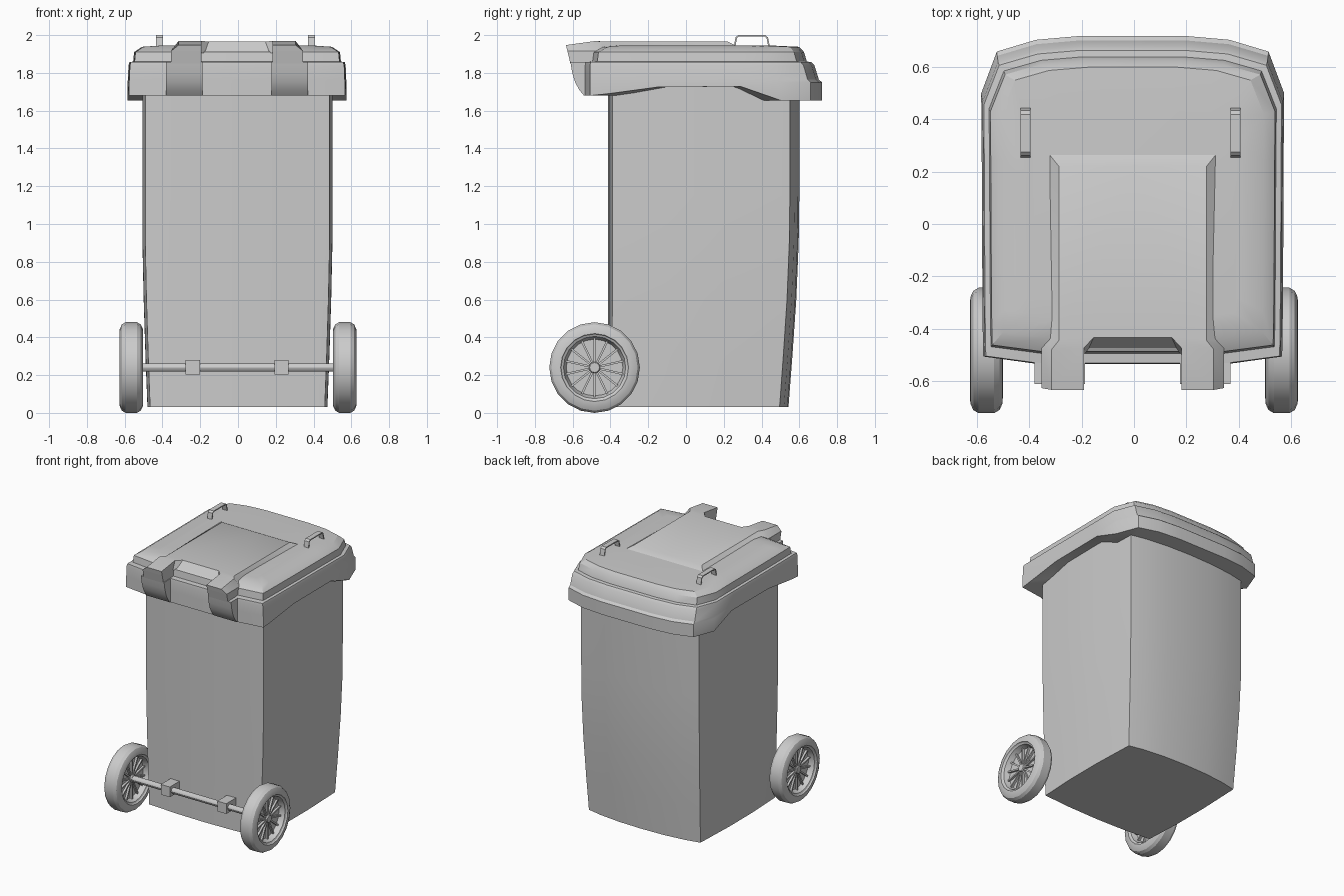
import bpy, bmesh
from math import sin, cos, pi, radians
from mathutils import Matrix, Vector

if "Cube" in bpy.data.objects:
    bpy.data.objects.remove(bpy.data.objects["Cube"])


def finish(name, bm, dx=0.0):
    bmesh.ops.recalc_face_normals(bm, faces=bm.faces)
    me = bpy.data.meshes.new(name)
    bm.to_mesh(me)
    bm.free()
    ob = bpy.data.objects.new(name, me)
    ob.location.x = dx
    bpy.context.collection.objects.link(ob)
    bpy.ops.object.select_all(action='DESELECT')
    ob.select_set(True)
    bpy.context.view_layer.objects.active = ob
    bpy.ops.object.shade_smooth_by_angle(angle=radians(30))
    return ob


def loft(name, rings, start=True, end=True, end_faces=None, dx=0.0):
    """Skin closed rings of 3D points; end_faces lists the index groups of a split end cap."""
    bm = bmesh.new()
    vs = [[bm.verts.new(p) for p in r] for r in rings]
    n = len(vs[0])
    for a, b in zip(vs, vs[1:]):
        for i in range(n):
            j = (i + 1) % n
            bm.faces.new((a[i], a[j], b[j], b[i]))
    if start:
        bm.faces.new(vs[0])
    if end:
        for f in end_faces or [range(n)]:
            bm.faces.new([vs[-1][i] for i in f])
    return finish(name, bm, dx)


def mirrored(half):
    """Close a half outline (first and last point on x = 0)."""
    return half + [(-x, y, z) for x, y, z in half[-2:0:-1]]


def prism(name, yz, x0, x1, dx=0.0):
    return loft(name, [[(x, y, z) for y, z in yz] for x in (x0, x1)], dx=dx)


def lathe(name, profile, segs, centre):
    """Spin (x, radius) points around the x axis."""
    cx, cy, cz = centre
    return loft(name, [[(cx + x, cy + r * sin(2 * pi * i / segs), cz + r * cos(2 * pi * i / segs))
                        for i in range(segs)] for x, r in profile])


# Bin body: bowed four-cornered section, tapering in the lower half
section = [(0, -.413), (.25, -.407), (.488, -.39), (.502, -.1), (.503, .2),
           (.49, .55), (.37, .575), (.2, .594), (0, .6)]
levels = [(.03, .947, .05), (.3, .968, .032), (.6, .987, .014), (.9, 1, .003), (1.15, 1, 0), (1.84, 1, 0)]
loft("bin_body", [mirrored([(x * s, y - t * max(0, (y + .41) / 1.01) * 1.15, z) for x, y in section])
                  for z, s, t in levels], dx=-.003)

# Lid: skirt with arched lower edge, rear lip, step, bevel and shallow crown
outline = [(0, -.535, 1.68), (.37, -.535, 1.68), (.572, -.507, 1.68), (.574, -.41, 1.69),
           (.576, -.15, 1.725), (.578, .29, 1.728), (.58, .5, 1.655), (.52, .66, 1.655),
           (.37, .705, 1.655), (.2, .72, 1.655), (0, .72, 1.655)]


def lid_ring(xs, yf, yb, z=None):
    return mirrored([(x * xs / .58, yf + (y + .535) / 1.255 * (yb - yf), z or oz)
                     for x, y, oz in outline])


loft("lid", [lid_ring(.49, -.39, .57), lid_ring(.58, -.535, .72),
             lid_ring(.58, -.535, .72, 1.75), lid_ring(.578, -.535, .703, 1.765),
             lid_ring(.575, -.535, .68, 1.84), lid_ring(.57, -.532, .665, 1.857),
             lid_ring(.55, -.495, .64, 1.86), lid_ring(.545, -.488, .625, 1.91),
             lid_ring(.503, -.437, .6, 1.938), lid_ring(.4, -.36, .45, 1.945)],
     start=False, dx=-.005)

# Raised lid panel that runs forward into the two hinge arms
base = [(0, -.485, 1.905), (.172, -.485, 1.905), (.187, -.5, 1.905), (.187, -.628, 1.915),
        (.35, -.628, 1.915), (.35, -.475, 1.915), (.322, -.445, 1.932), (.322, .27, 1.942), (0, .27, 1.942)]
top = [(0, -.435, 1.966), (.15, -.435, 1.966), (.187, -.475, 1.969), (.187, -.635, 1.947),
       (.31, -.635, 1.947), (.31, -.48, 1.969), (.282, -.445, 1.966), (.282, .22, 1.966), (0, .22, 1.966)]
loft("lid_panel", [mirrored(base), mirrored(top)], start=False, dx=-.005,
     end_faces=[(0, 1, 2, 5, 6, 7, 8, 9, 10, 11, 14, 15), (2, 3, 4, 5), (14, 13, 12, 11)])

wheel_y, wheel_z = -.484, .24
tire = [(.010, .02), (.010, .150), (.035, .160), (.050, .165), (.055, .175), (.063, .180),
        (.061, .205), (.050, .228), (.030, .240)]
tire = [(-x, r) for x, r in tire] + tire[::-1]

for side, s in (("left", -1), ("right", 1)):
    # Hinge arm block and the curved flap below it
    prism(side + "_hinge_arm", [(-.612, 1.85), (-.628, 1.916), (-.46, 1.916), (-.46, 1.85)],
          s * .187, s * .35, -.005)
    prism(side + "_hinge_flap", [(-.612, 1.857), (-.602, 1.8), (-.587, 1.75), (-.565, 1.71), (-.54, 1.68),
                                 (-.5, 1.68), (-.5, 1.857)], s * .182, s * .375, -.005)

    # Thin strap handle on the lid
    prism(side + "_lid_handle", [(.252, 1.93), (.262, 1.988), (.276, 2.0), (.42, 2.0), (.434, 1.988),
                                 (.446, 1.93), (.438, 1.93), (.426, 1.985), (.417, 1.992),
                                 (.279, 1.992), (.27, 1.985), (.26, 1.93)],
          s * .383, s * .421, -.013)

    # Wheel with recessed rim, hub and radial spokes
    c = Vector((s * .565, wheel_y, wheel_z))
    lathe(side + "_wheel", tire, 20, c)
    lathe(side + "_hub", [(-.036, .026), (-.03, .03), (.03, .03), (.036, .026)], 12, c)
    bm = bmesh.new()
    for k in range(14):
        bmesh.ops.create_cube(bm, size=1, matrix=Matrix.Translation(c)
                              @ Matrix.Rotation(2 * pi * k / 14, 4, 'X')
                              @ Matrix.Translation((0, 0, .09))
                              @ Matrix.Diagonal((.05, .011, .135, 1)))
    finish(side + "_spokes", bm)

    # Axle bracket on the body
    prism(side + "_axle_bracket", [(-.522, .203), (-.522, .28), (-.4, .28), (-.4, .203)],
          s * .235 - .042, s * .235 + .033)

# Axle
lathe("axle", [(-.57, .022), (.57, .022)], 12, (0, wheel_y, wheel_z))
